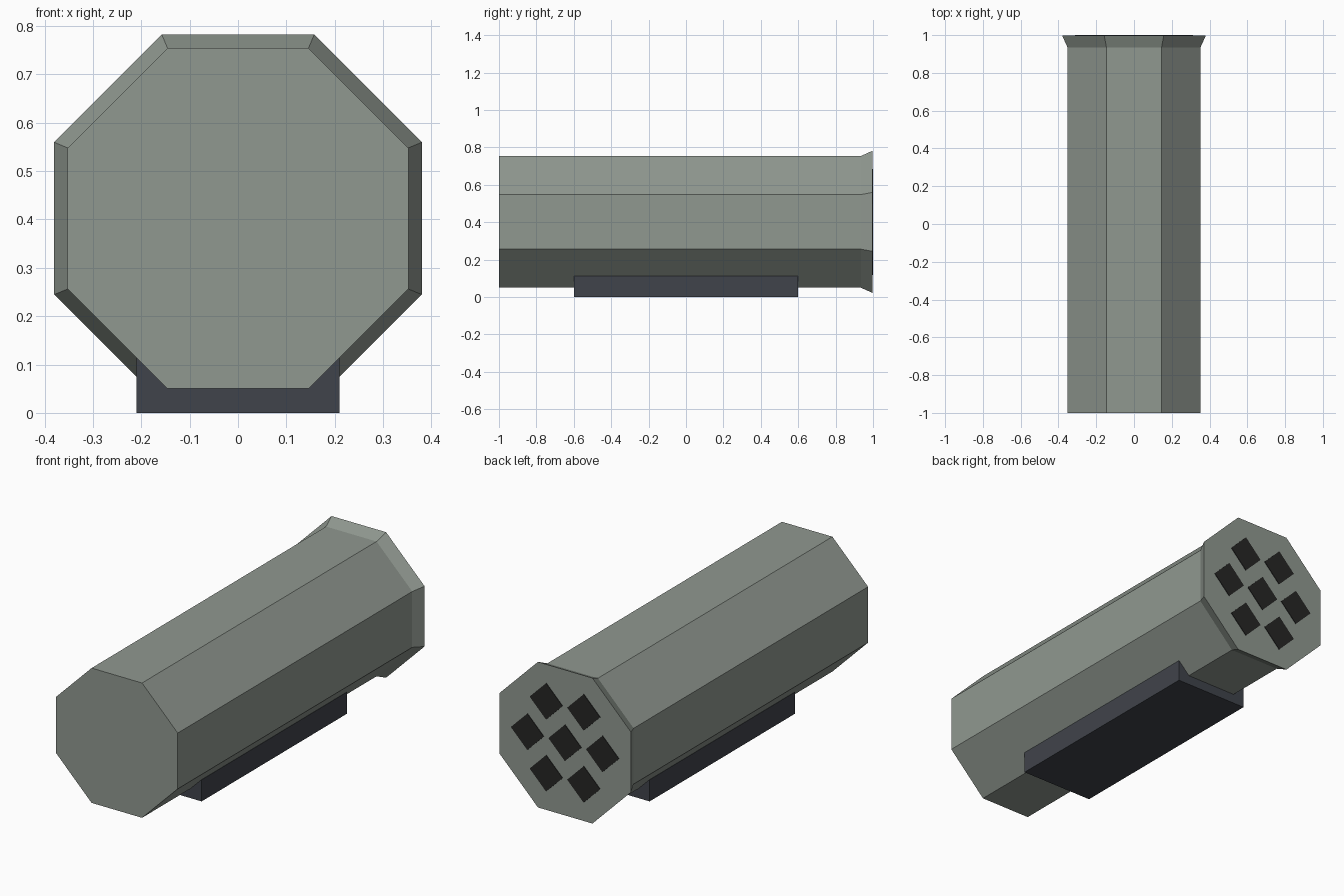
import bpy, bmesh, math
from mathutils import Matrix, Vector

if "Cube" in bpy.data.objects:
    bpy.data.objects.remove(bpy.data.objects["Cube"], do_unlink=True)

AXIS_Z = 0.402      # height of the tube axis
BACK = 0.997        # rear face of the flared rim


def material(name, rgb):
    m = bpy.data.materials.new(name)
    m.use_nodes = True
    m.diffuse_color = (*rgb, 1)
    m.node_tree.nodes["Principled BSDF"].inputs["Base Color"].default_value = (*rgb, 1)
    return m


grey_green = material("grey_green", (0.28, 0.316, 0.28))
slate = material("dark_slate", (0.051, 0.057, 0.07))
black = material("soft_black", (0.019, 0.019, 0.018))


def finish(name, bm, mat):
    bmesh.ops.recalc_face_normals(bm, faces=bm.faces)
    mesh = bpy.data.meshes.new(name)
    bm.to_mesh(mesh)
    bm.free()
    mesh.materials.append(mat)
    obj = bpy.data.objects.new(name, mesh)
    bpy.context.collection.objects.link(obj)
    return obj


def loft(name, sides, stations, mat, x=0, z=AXIS_Z, turn=0):
    """Closed polygonal tube along y through (y, radius) stations."""
    bm = bmesh.new()
    rings = []
    for y, r in stations:
        angles = [turn + math.tau * i / sides for i in range(sides)]
        rings.append([bm.verts.new((x + r * math.cos(a), y, z + r * math.sin(a))) for a in angles])
    for a, b in zip(rings, rings[1:]):
        for i in range(sides):
            j = (i + 1) % sides
            bm.faces.new((a[i], a[j], b[j], b[i]))
    bm.faces.new(rings[0])
    bm.faces.new(rings[-1])
    return finish(name, bm, mat)


# Octagonal launch tube with a flared rear rim
to_corner = 1 / math.cos(math.pi / 8)
loft("tube_body", 8,
     [(-1, 0.352 * to_corner), (0.935, 0.352 * to_corner), (BACK, 0.38 * to_corner)],
     grey_green, turn=math.pi / 8)

# Mounting block underneath
bm = bmesh.new()
bmesh.ops.create_cube(bm, size=1, matrix=Matrix.Translation((0, 0, 0.0565)) @ Matrix.Diagonal((0.42, 1.2, 0.113, 1)))
finish("mounting_block", bm, slate)

# Diamond ports on the rear face: one in the middle, six around it
centres = [Vector((0, 0))]
centres += [Vector((math.cos(a), math.sin(a))) * 0.217 for a in (math.tau * i / 6 for i in range(6))]
for n, c in enumerate(centres):
    loft(f"rear_port_{n}", 4, [(BACK - 0.004, 0.095), (1, 0.095)], black, c.x, AXIS_Z + c.y)
